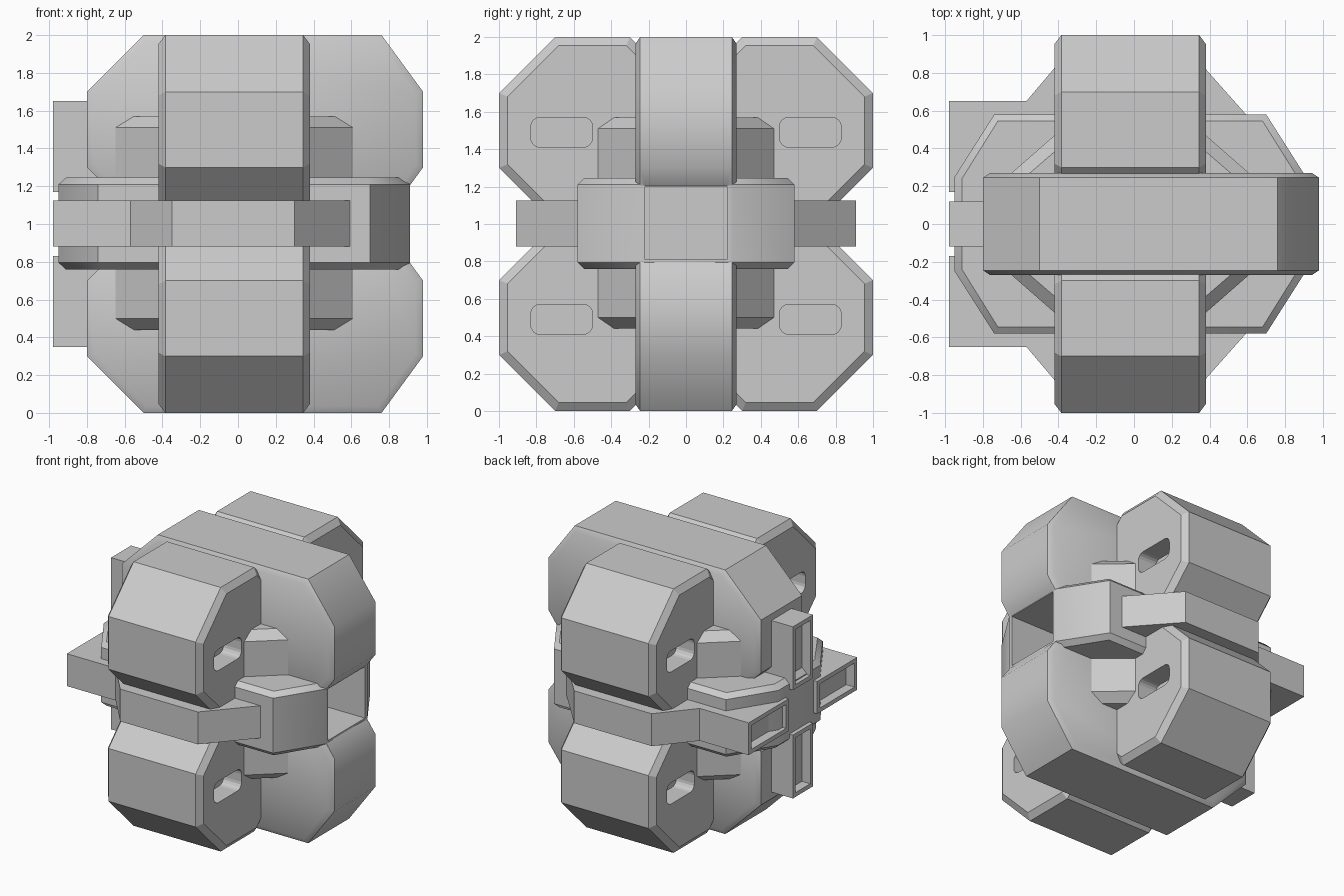
import bpy, bmesh, math
from mathutils import Vector

cube = bpy.data.objects.get("Cube")
if cube:
    bpy.data.objects.remove(cube, do_unlink=True)

grey = bpy.data.materials.new("plain grey")
grey.use_nodes = True
colour = (0.6, 0.6, 0.6, 1)
grey.diffuse_color = colour
grey.node_tree.nodes["Principled BSDF"].inputs["Base Color"].default_value = colour


def add_prism(bm, pts, axis, lo, hi, inset=0.0, depth=0.0):
    """Extrude a 2D outline along an axis and chamfer both caps."""
    def place(a, b, t):
        return {"x": (t, a, b), "y": (a, t, b), "z": (a, b, t)}[axis]
    bottom = [bm.verts.new(place(a, b, lo + depth)) for a, b in pts]
    top = [bm.verts.new(place(a, b, hi - depth)) for a, b in pts]
    caps = [bm.faces.new(bottom), bm.faces.new(top)]
    n = len(pts)
    for i in range(n):
        j = (i + 1) % n
        bm.faces.new((bottom[i], bottom[j], top[j], top[i]))
    bmesh.ops.recalc_face_normals(bm, faces=bm.faces)
    if inset:
        for cap in caps:
            bmesh.ops.inset_region(bm, faces=[cap], thickness=inset, depth=depth)


def finish(bm, name, smooth=False):
    mesh = bpy.data.meshes.new(name)
    bm.to_mesh(mesh)
    bm.free()
    mesh.materials.append(grey)
    ob = bpy.data.objects.new(name, mesh)
    bpy.context.collection.objects.link(ob)
    if smooth:
        bpy.ops.object.select_all(action="DESELECT")
        ob.select_set(True)
        bpy.context.view_layer.objects.active = ob
        bpy.ops.object.shade_smooth_by_angle(angle=math.radians(40))
    return ob


def prism(name, *args, smooth=False):
    bm = bmesh.new()
    add_prism(bm, *args)
    return finish(bm, name, smooth)


def cut(ob, cutter):
    cutter.hide_render = True
    cutter.hide_set(True)
    cutter.display_type = "WIRE"
    mod = ob.modifiers.new("cut", "BOOLEAN")
    mod.operation = "DIFFERENCE"
    mod.solver = "EXACT"
    mod.object = cutter


def rect(a0, a1, b0, b1):
    return [(a0, b0), (a1, b0), (a1, b1), (a0, b1)]


def rounded(ca, cb, w, h, r):
    """Rounded rectangle outline."""
    pts = []
    for k, (sa, sb) in enumerate([(1, 1), (-1, 1), (-1, -1), (1, -1)]):
        for step in range(5):
            ang = math.radians(90 * k + 22.5 * step)
            pts.append((ca + sa * (w / 2 - r) + r * math.cos(ang),
                        cb + sb * (h / 2 - r) + r * math.sin(ang)))
    return pts


# Four octagonal pods, with a rounded slot sunk into each end
octagon = [(-.5, -.2), (-.5, .2), (-.2, .5), (.2, .5),
           (.5, .2), (.5, -.2), (.2, -.5), (-.2, -.5)]
for side, sy in (("front", -1), ("back", 1)):
    for level, cz in (("upper", 1.5), ("lower", .5)):
        pod = prism(f"{side}_{level}_pod", [(a + sy * .5, b + cz) for a, b in octagon],
                    "x", -.42, .38, .05, .035)
        bm = bmesh.new()
        slot = rounded(sy * .665, cz - .01, .33, .16, .05)
        add_prism(bm, slot, "x", .23, .5)
        add_prism(bm, slot, "x", -.54, -.27)
        cut(pod, finish(bm, f"{side}_{level}_slot_cutter"))

# Rectangular tunnel cutter, open on the +x side
tunnel = prism("tunnel_cutter", rect(-.22, .22, .81, 1.2), "x", .4, 1.1)

# Upper and lower cross slabs
slab = [(-.8, .3), (-.8, .7), (-.5, 1), (.76, 1),
        (.98, .7), (.98, .3), (.76, 0), (-.5, 0)]
for level, s in (("upper", 1), ("lower", -1)):
    ob = prism(f"{level}_slab", [(a, 1 + s * b) for a, b in slab],
               "y", -.27, .27, .04, .025, smooth=True)
    cut(ob, tunnel)

# Waist block
waist = prism("waist_block", [(-.74, -.58), (-.95, -.25), (-.95, .25), (-.74, .58),
                              (.70, .58), (.91, .25), (.91, -.25), (.70, -.58)],
              "z", .76, 1.245, .04, .035, smooth=True)
cut(waist, tunnel)

# Upright core with diagonal corners
core = prism("core", [(-.66, -.26), (-.66, .26), (-.42, .47), (.38, .47),
                      (.62, .26), (.62, -.26), (.38, -.47), (-.42, -.47)],
             "z", .44, 1.57, .07, .06)
cut(core, tunnel)

# Band wrapped around the waist
prism("band", [(-.57, -.65), (-.35, -.91), (.3, -.91), (.62, -.55), (.3, -.25),
               (.3, .25), (.62, .55), (.3, .91), (-.35, .91), (-.57, .65)],
      "z", .88, 1.125)


# Four connector arms with a sunk rectangle on the outer end
def arm(name, y0, y1, z0, z1, inner):
    bm = bmesh.new()
    add_prism(bm, rect(y0, y1, z0, z1), "x", -.98, inner)
    outer = min(bm.faces, key=lambda f: f.calc_center_median().x)
    bmesh.ops.inset_region(bm, faces=[outer], thickness=.045)
    bmesh.ops.inset_region(bm, faces=[outer], thickness=0, depth=-.07)
    finish(bm, name)


arm("upper_arm", -.12, .12, 1.17, 1.65, -.7)
arm("lower_arm", -.12, .12, .35, .83, -.7)
arm("front_arm", -.65, -.17, .88, 1.125, -.56)
arm("back_arm", .17, .65, .88, 1.125, -.56)
